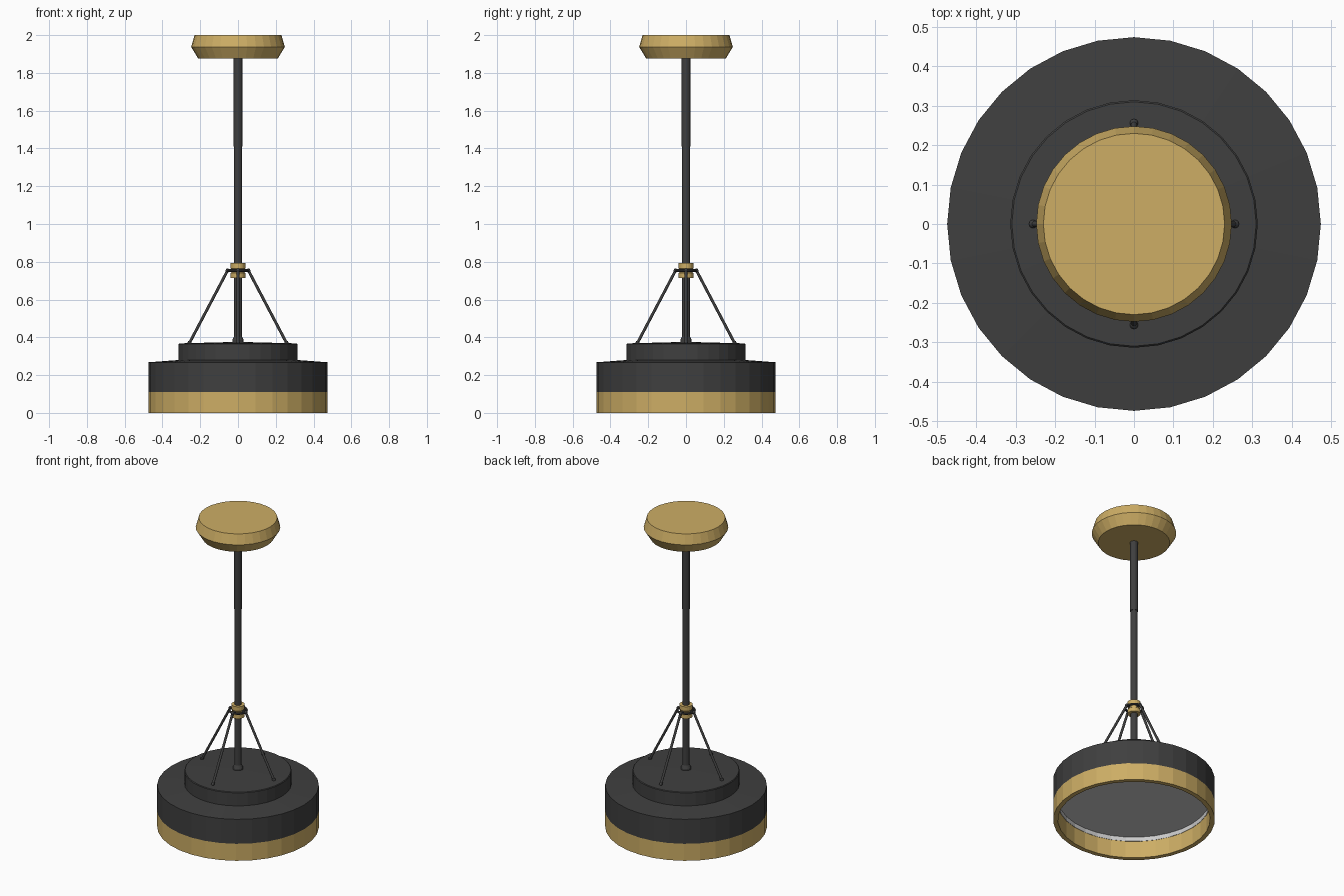
import bpy, bmesh
from math import cos, sin, pi
from mathutils import Vector

if "Cube" in bpy.data.objects:
    bpy.data.objects.remove(bpy.data.objects["Cube"])


def material(name, color):
    m = bpy.data.materials.new(name)
    m.diffuse_color = (*color, 1)
    m.use_nodes = True
    m.node_tree.nodes["Principled BSDF"].inputs["Base Color"].default_value = m.diffuse_color
    return m


BRASS = material("brass", (0.61, 0.42, 0.13))
DARK = material("dark_metal", (0.05, 0.05, 0.05))


def finish(bm, name, mat):
    bmesh.ops.recalc_face_normals(bm, faces=bm.faces)
    me = bpy.data.meshes.new(name)
    bm.to_mesh(me)
    bm.free()
    ob = bpy.data.objects.new(name, me)
    bpy.context.collection.objects.link(ob)
    if mat:
        me.materials.append(mat)
    return ob


def lathe(name, profile, mat=None, sides=32, closed=False):
    """Revolve (radius, z) points around z; radius 0 becomes a pole."""
    bm = bmesh.new()
    rings = []
    for r, z in profile:
        if r == 0:
            rings.append([bm.verts.new((0, 0, z))] * sides)
        else:
            rings.append([bm.verts.new((r * cos(2 * pi * i / sides), r * sin(2 * pi * i / sides), z))
                          for i in range(sides)])
    pairs = list(zip(rings, rings[1:]))
    if closed:
        pairs.append((rings[-1], rings[0]))
    for a, b in pairs:
        for i in range(sides):
            j = (i + 1) % sides
            bm.faces.new(list(dict.fromkeys([a[i], a[j], b[j], b[i]])))
    return finish(bm, name, mat)


def bar(name, a, b, r, mat, sides=12):
    """Round bar between two points with ball ends."""
    a, b = Vector(a), Vector(b)
    d = b - a
    bm = bmesh.new()
    bmesh.ops.create_cone(bm, cap_ends=True, segments=sides, radius1=r, radius2=r, depth=d.length)
    rot = d.to_track_quat('Z', 'Y').to_matrix()
    bmesh.ops.rotate(bm, verts=bm.verts, matrix=rot)
    bmesh.ops.translate(bm, verts=bm.verts, vec=(a + b) / 2)
    for p in (a, b):
        ball = bmesh.ops.create_uvsphere(bm, u_segments=12, v_segments=8, radius=r * 1.4)
        bmesh.ops.translate(bm, verts=ball["verts"], vec=p)
    return finish(bm, name, mat)


# Ceiling canopy
lathe("ceiling_canopy", [(0, 2.0), (0.23, 2.0), (0.248, 1.937), (0.21, 1.875), (0, 1.875)], BRASS)

# Telescoping stem with a flared foot
lathe("upper_stem", [(0, 1.88), (0.024, 1.88), (0.024, 1.41), (0, 1.41)], DARK, 16)
lathe("lower_stem", [(0, 1.42), (0.021, 1.42), (0.021, 0.405), (0.03, 0.385), (0.03, 0.365), (0, 0.365)], DARK, 16)

# Brass collar with its dark ring
lathe("collar", [(0, 0.793), (0.039, 0.793), (0.039, 0.765), (0.034, 0.76), (0.034, 0.745),
                 (0.039, 0.74), (0.039, 0.715), (0, 0.715)], BRASS, 24)
lathe("collar_ring", [(0.051 + 0.007 * cos(k * pi / 4), 0.754 + 0.007 * sin(k * pi / 4)) for k in range(8)],
      DARK, 24, closed=True)

# Four braces from the collar to the cap
for k in range(4):
    c, s = round(cos(k * pi / 2)), round(sin(k * pi / 2))
    bar(f"brace_{k + 1}", (0.055 * c, 0.055 * s, 0.754), (0.256 * c, 0.256 * s, 0.372), 0.0075, DARK)
    bar(f"brace_pin_{k + 1}", (0.03 * c, 0.03 * s, 0.754), (0.055 * c, 0.055 * s, 0.754), 0.006, DARK)

# Raised cap, slightly domed
lathe("shade_cap", [(0, 0.376), (0.31, 0.368), (0.314, 0.364), (0.314, 0.27), (0, 0.27)], DARK)

# Shade drum and brass band
lathe("shade_drum", [(0, 0.282), (0.314, 0.28), (0.474, 0.268), (0.474, 0.11), (0.446, 0.11),
                     (0.446, 0.25), (0, 0.25)], DARK)
lathe("shade_band", [(0.474, 0.0), (0.474, 0.11), (0.446, 0.11), (0.446, 0.0)], BRASS, closed=True)

# Recessed diffuser with a pale side wall
lathe("diffuser", [(0, 0.15), (0.446, 0.15), (0.446, 0.11), (0.444, 0.11), (0.444, 0.138), (0, 0.138)])
